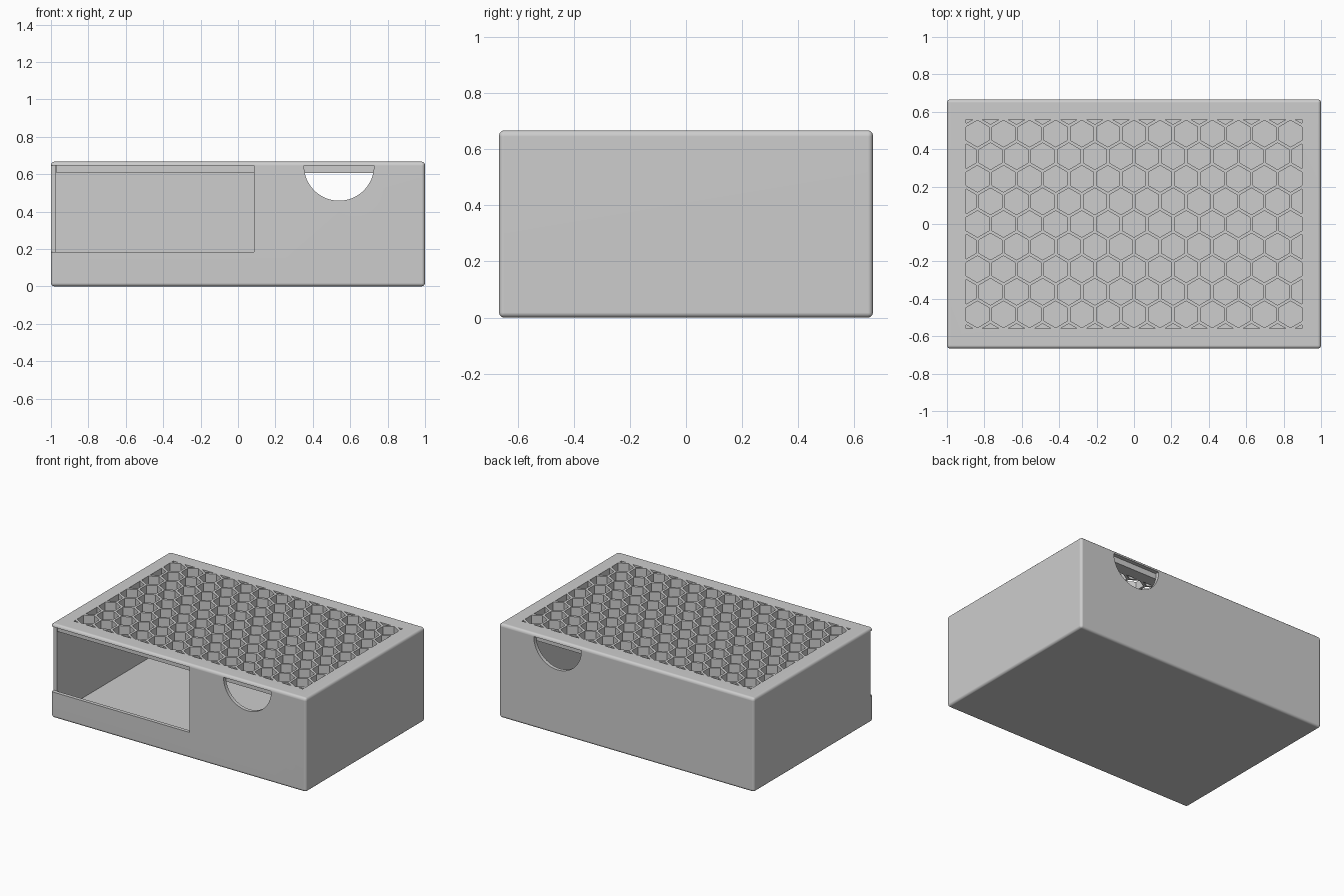
import bpy, bmesh, math
from mathutils import Matrix, Vector

default = bpy.data.objects.get("Cube")
if default:
    bpy.data.objects.remove(default, do_unlink=True)

W, D, H = 2.0, 1.333, 0.667     # overall size
WALL = 0.026
RIM = 0.645                     # top of the tray, underside of the lid plate
LIP = 0.605                     # underside of the lid's inner plug
ROUND = 0.018

COLOUR = (0.61, 0.61, 0.61, 1)
grey = bpy.data.materials.new("light_grey")
grey.use_nodes = True
grey.diffuse_color = COLOUR
grey.node_tree.nodes["Principled BSDF"].inputs["Base Color"].default_value = COLOUR


def finish(bm, name):
    bmesh.ops.recalc_face_normals(bm, faces=bm.faces)
    mesh = bpy.data.meshes.new(name)
    bm.to_mesh(mesh)
    bm.free()
    mesh.materials.append(grey)
    obj = bpy.data.objects.new(name, mesh)
    bpy.context.collection.objects.link(obj)
    return obj


def box(name, lo, hi, sharp_z=None):
    """Box between two corners; if sharp_z is given, round every edge not lying at that height."""
    lo, hi = Vector(lo), Vector(hi)
    bm = bmesh.new()
    bmesh.ops.create_cube(bm, size=1)
    bmesh.ops.scale(bm, vec=hi - lo, verts=bm.verts)
    bmesh.ops.translate(bm, vec=(lo + hi) / 2, verts=bm.verts)
    if sharp_z is not None:
        edges = [e for e in bm.edges
                 if any(abs(v.co.z - sharp_z) > 1e-4 for v in e.verts)]
        bmesh.ops.bevel(bm, geom=edges, offset=ROUND, segments=3,
                        profile=0.5, affect='EDGES')
    return finish(bm, name)


def combine(target, tool, operation):
    """Apply a boolean and discard the tool."""
    tool.hide_render = True
    mod = target.modifiers.new("cut", 'BOOLEAN')
    mod.operation, mod.object, mod.solver = operation, tool, 'EXACT'
    bpy.context.view_layer.objects.active = target
    bpy.ops.object.modifier_apply(modifier=mod.name)
    bpy.data.objects.remove(tool, do_unlink=True)


def smooth(obj):
    bpy.ops.object.select_all(action='DESELECT')
    obj.select_set(True)
    bpy.context.view_layer.objects.active = obj
    bpy.ops.object.shade_smooth_by_angle(angle=math.radians(35))
    obj.modifiers.new("normals", 'WEIGHTED_NORMAL').keep_sharp = True


def hex_cutter():
    """Honeycomb of prisms with points toward front and back, clipped to a rectangle."""
    pitch, radius = 0.1395, 0.071
    bm = bmesh.new()
    for row in range(-5, 6):
        for col in range(-7, 7 + (row + 1) % 2):
            x = (col + 0.5 * (row % 2)) * pitch
            y = row * pitch * math.sqrt(3) / 2
            bmesh.ops.create_cone(bm, cap_ends=True, segments=6, depth=0.4,
                                  radius1=radius, radius2=radius,
                                  matrix=Matrix.Translation((x, y, RIM)))
    cutter = finish(bm, "hex_cutter")
    combine(cutter, box("hex_field", (-0.898, -0.558, 0.5), (0.898, 0.558, 0.8)), 'INTERSECT')
    return cutter


# Tray: rounded box hollowed out
tray = box("tray", (-W / 2, -D / 2, 0), (W / 2, D / 2, RIM), sharp_z=RIM)
combine(tray, box("cavity", (-W / 2 + WALL, -D / 2 + WALL, 0.022),
                  (W / 2 - WALL, D / 2 - WALL, 1)), 'DIFFERENCE')

# Wide opening through the front wall, running out past the corner
combine(tray, box("opening", (-1.2, -1, 0.183), (0.085, -D / 2 + WALL + 0.002, 1.1)), 'DIFFERENCE')

# Half-round finger notches in the front and back walls
bm = bmesh.new()
bmesh.ops.create_cone(bm, cap_ends=True, segments=64, radius1=0.187, radius2=0.187, depth=2,
                      matrix=Matrix.Translation((0.54, 0, RIM)) @ Matrix.Rotation(math.pi / 2, 4, 'X'))
combine(tray, finish(bm, "notch"), 'DIFFERENCE')
smooth(tray)

# Lid: rounded plate with a plug that drops inside the walls, pierced by hexagons
lid = box("lid", (-W / 2, -D / 2, RIM), (W / 2, D / 2, H), sharp_z=RIM)
gap = WALL + 0.003
combine(lid, box("plug", (-W / 2 + gap, -D / 2 + gap, LIP),
                 (W / 2 - gap, D / 2 - gap, RIM + 0.01)), 'UNION')
combine(lid, hex_cutter(), 'DIFFERENCE')
smooth(lid)
